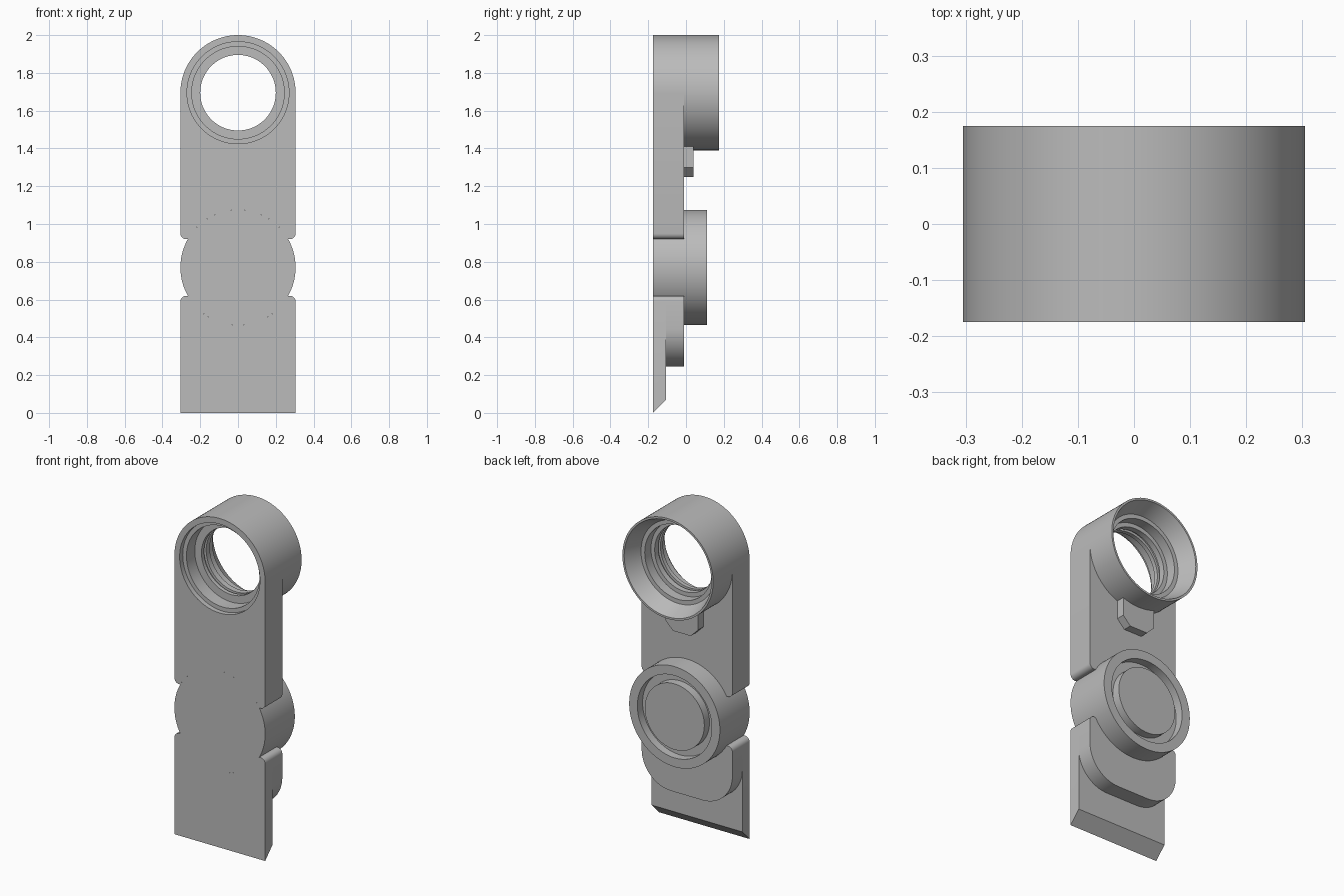
import bpy, bmesh
from math import sin, cos, pi, radians, asin

cube = bpy.data.objects.get("Cube")
if cube:
    bpy.data.objects.remove(cube)

GREY = (0.5, 0.5, 0.5, 1)
grey = bpy.data.materials.new("plain_grey")
grey.use_nodes = True
grey.diffuse_color = GREY
grey.node_tree.nodes["Principled BSDF"].inputs["Base Color"].default_value = GREY

R = 0.305                      # half width, shared by ring and boss
FRONT, BACK = -0.175, -0.01    # body thickness
RING_Z, BOSS_Z = 1.695, 0.77
NOTCH = 0.15                   # notch edges above and below the boss centre
CORNER = 0.03
SEGS = 96


def finish(name, bm):
    bmesh.ops.remove_doubles(bm, verts=bm.verts, dist=1e-5)
    bmesh.ops.recalc_face_normals(bm, faces=bm.faces)
    mesh = bpy.data.meshes.new(name)
    bm.to_mesh(mesh)
    bm.free()
    obj = bpy.data.objects.new(name, mesh)
    bpy.context.collection.objects.link(obj)
    mesh.materials.append(grey)
    bpy.ops.object.select_all(action='DESELECT')
    obj.select_set(True)
    bpy.context.view_layer.objects.active = obj
    bpy.ops.object.shade_smooth_by_angle(angle=radians(30))
    return obj


def lathe(name, profile, z, closed):
    """Spin (radius, y) points about a front-to-back axis at height z."""
    bm = bmesh.new()
    rings = []
    for r, y in profile:
        if r == 0:
            rings.append([bm.verts.new((0, y, z))] * SEGS)
        else:
            rings.append([bm.verts.new((r * cos(2 * pi * i / SEGS), y,
                                        z + r * sin(2 * pi * i / SEGS)))
                          for i in range(SEGS)])
    pairs = list(zip(rings, rings[1:]))
    if closed:
        pairs.append((rings[-1], rings[0]))
    for a, b in pairs:
        for i in range(SEGS):
            j = (i + 1) % SEGS
            corners = list(dict.fromkeys((a[i], a[j], b[j], b[i])))
            bm.faces.new(corners)
    return finish(name, bm)


def arc(cx, cz, r, start, end, steps=12):
    return [(cx + r * cos(start + (end - start) * i / steps),
             cz + r * sin(start + (end - start) * i / steps))
            for i in range(steps + 1)]


def slab(name, half, y0, y1, bevel_back=0):
    """Extrude a right-hand outline, mirrored across x = 0."""
    outline = half + [(-x, z) for x, z in reversed(half) if x > 1e-4]
    bm = bmesh.new()
    front = [bm.verts.new((x, y0, z)) for x, z in outline]
    back = [bm.verts.new((x, y1, z + (bevel_back if z < 0.001 else 0)))
            for x, z in outline]
    bm.faces.new(front)
    bm.faces.new(back[::-1])
    for i in range(len(outline)):
        j = (i + 1) % len(outline)
        bm.faces.new((front[i], front[j], back[j], back[i]))
    return finish(name, bm)


# Ring with a stepped bore and a flared rear mouth
lathe("ring", [(R, FRONT), (R, 0.175), (0.293, 0.175), (0.25, 0.075),
               (0.225, 0.075), (0.225, 0.015), (0.2, 0.015), (0.2, -0.02),
               (0.215, -0.02), (0.215, -0.04), (0.2, -0.04), (0.2, -0.065),
               (0.245, -0.065), (0.245, -0.145), (0.27, -0.145),
               (0.27, FRONT)], RING_Z, True)

# Round boss with a circular groove in its rear face
lathe("boss", [(0, FRONT), (R, FRONT), (R, 0.11), (0.25, 0.11), (0.25, 0.06),
               (0.2, 0.06), (0.2, 0.11), (0, 0.11)], BOSS_Z, False)

# Upper body, curved around the ring and the boss
edge = asin(NOTCH / R)
upper = (arc(0, RING_Z, R, -pi / 2, 0, 24)
         + arc(R - CORNER, BOSS_Z + NOTCH + CORNER, CORNER, 0, -pi / 2, 6)
         + arc(0, BOSS_Z, R, edge, pi / 2, 20))
slab("upper_body", upper, FRONT, BACK)

# Lower blade with a slanted tip, and the rounded pad behind it
shoulder = (arc(R - CORNER, BOSS_Z - NOTCH - CORNER, CORNER, 0, pi / 2, 6)
            + arc(0, BOSS_Z, R, -edge, -pi / 2, 20))
slab("lower_blade", [(R, 0)] + shoulder, FRONT, -0.105, 0.07)
PAD = 0.2
slab("lower_pad", arc(R - PAD, 0.245 + PAD, PAD, -pi / 2, 0, 16) + shoulder,
     -0.105, BACK)

# Small tab under the ring, reaching up into its wall
slab("tab", [(0.06, 1.25), (0.11, 1.3), (0.11, 1.42), (0, 1.405)], BACK, 0.04)
